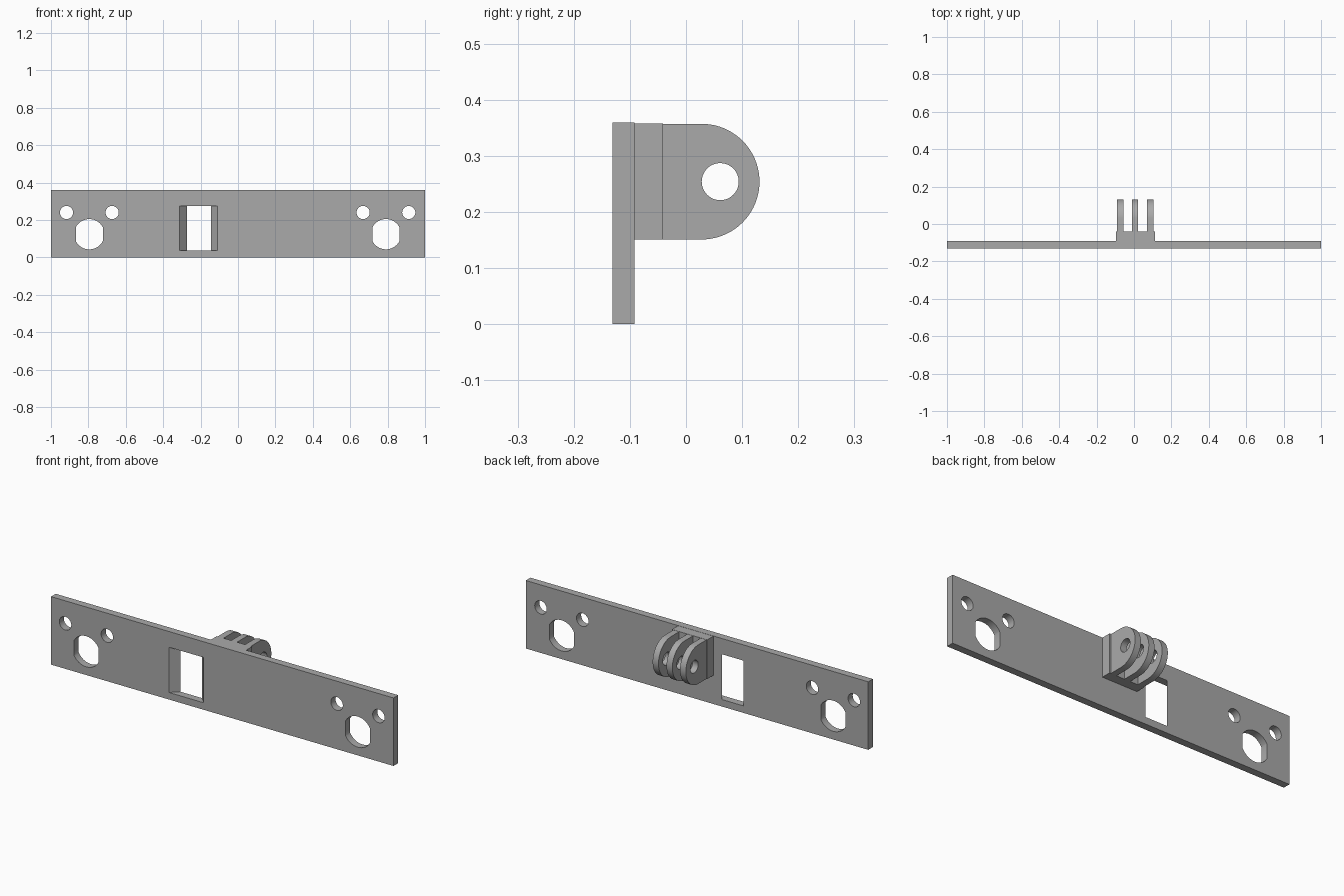
import bpy
import bmesh
from math import cos, sin, pi, asin, acos
from mathutils import Vector

cube = bpy.data.objects.get("Cube")
if cube:
    bpy.data.objects.remove(cube, do_unlink=True)

# Single grey plastic
grey = bpy.data.materials.new("grey_plastic")
grey.use_nodes = True
colour = (0.4, 0.4, 0.4, 1)
grey.diffuse_color = colour
grey.node_tree.nodes["Principled BSDF"].inputs["Base Color"].default_value = colour


def loft(name, start, end):
    """Solid between two matching closed outlines."""
    bm = bmesh.new()
    a = [bm.verts.new(p) for p in start]
    b = [bm.verts.new(p) for p in end]
    bm.faces.new(a)
    bm.faces.new(b[::-1])
    for i in range(len(a)):
        j = (i + 1) % len(a)
        bm.faces.new((a[j], a[i], b[i], b[j]))
    bmesh.ops.recalc_face_normals(bm, faces=bm.faces)
    mesh = bpy.data.meshes.new(name)
    bm.to_mesh(mesh)
    bm.free()
    mesh.materials.append(grey)
    obj = bpy.data.objects.new(name, mesh)
    bpy.context.collection.objects.link(obj)
    return obj


def extrude(name, outline, axis, lo, hi):
    """Extrude an outline of (y, z) along x or (x, z) along y."""
    def place(p, d):
        return Vector((d, p[0], p[1]) if axis == "x" else (p[0], d, p[1]))
    return loft(name, [place(p, lo) for p in outline], [place(p, hi) for p in outline])


def rect(u0, u1, v0, v1):
    return [(u0, v0), (u1, v0), (u1, v1), (u0, v1)]


def arc(u, v, r, a0, a1, n):
    return [(u + r * cos(a0 + (a1 - a0) * i / n), v + r * sin(a0 + (a1 - a0) * i / n))
            for i in range(n + 1)]


def circle(u, v, r, n=48):
    return arc(u, v, r, 0, 2 * pi, n)[:-1]


def flat_sided(u, v, r, half):
    """Circle with its left and right sides cut flat."""
    a = acos(half / r)
    return arc(u, v, r, a, pi - a, 24) + arc(u, v, r, pi + a, 2 * pi - a, 24)


def cut(obj, cutters):
    """Subtract the cutters, then discard them."""
    bpy.context.view_layer.objects.active = obj
    for c in cutters:
        c.hide_render = True
        mod = obj.modifiers.new("cut", "BOOLEAN")
        mod.operation = "DIFFERENCE"
        mod.solver = "EXACT"
        mod.object = c
        bpy.ops.object.modifier_apply(modifier=mod.name)
        bpy.data.objects.remove(c, do_unlink=True)


def smooth(obj):
    bpy.ops.object.select_all(action="DESELECT")
    obj.select_set(True)
    bpy.context.view_layer.objects.active = obj
    bpy.ops.object.shade_smooth_by_angle(angle=pi / 6)


FRONT, BACK = -0.131, -0.092
MID_Z = 0.254

# Long mounting plate with screw holes at both ends
plate = extrude("mounting_plate", rect(-1, 1, 0, 0.359), "y", FRONT, BACK)
holes = []
for side in (-1, 1):
    x = side * 0.793 - 0.002
    holes.append(extrude("large_hole", flat_sided(x, 0.124, 0.081, 0.072), "y", -0.2, 0))
    for dx in (-0.122, 0.122):
        holes.append(extrude("small_hole", circle(x + dx, 0.24, 0.035), "y", -0.2, 0))

# Window narrowing towards the back, extended past both plate faces
def window_outline(t):
    y = FRONT + (BACK - FRONT) * t
    return [(x, y, z) for x, z in rect(-0.312 + 0.04 * t, -0.109 - 0.036 * t, 0.037, 0.276)]


holes.append(loft("window", window_outline(-0.2), window_outline(1.2)))
cut(plate, holes)
smooth(plate)

# Block that carries the fingers
extrude("finger_base", rect(BACK, -0.041, 0.151, 0.358), "x", -0.095, 0.111)

# Three rounded hinge fingers with a bolt hole
profile = [(-0.041, 0.151)] + arc(0.028, MID_Z, 0.103, -pi / 2, pi / 2, 40) + [(-0.041, 0.357)]
for label, x in (("right", -0.074), ("middle", 0.005), ("left", 0.086)):
    finger = extrude(label + "_finger", profile, "x", x - 0.017, x + 0.017)
    cut(finger, [extrude("bolt_hole", circle(0.061, MID_Z, 0.033), "x", x - 0.1, x + 0.1)])
    smooth(finger)
